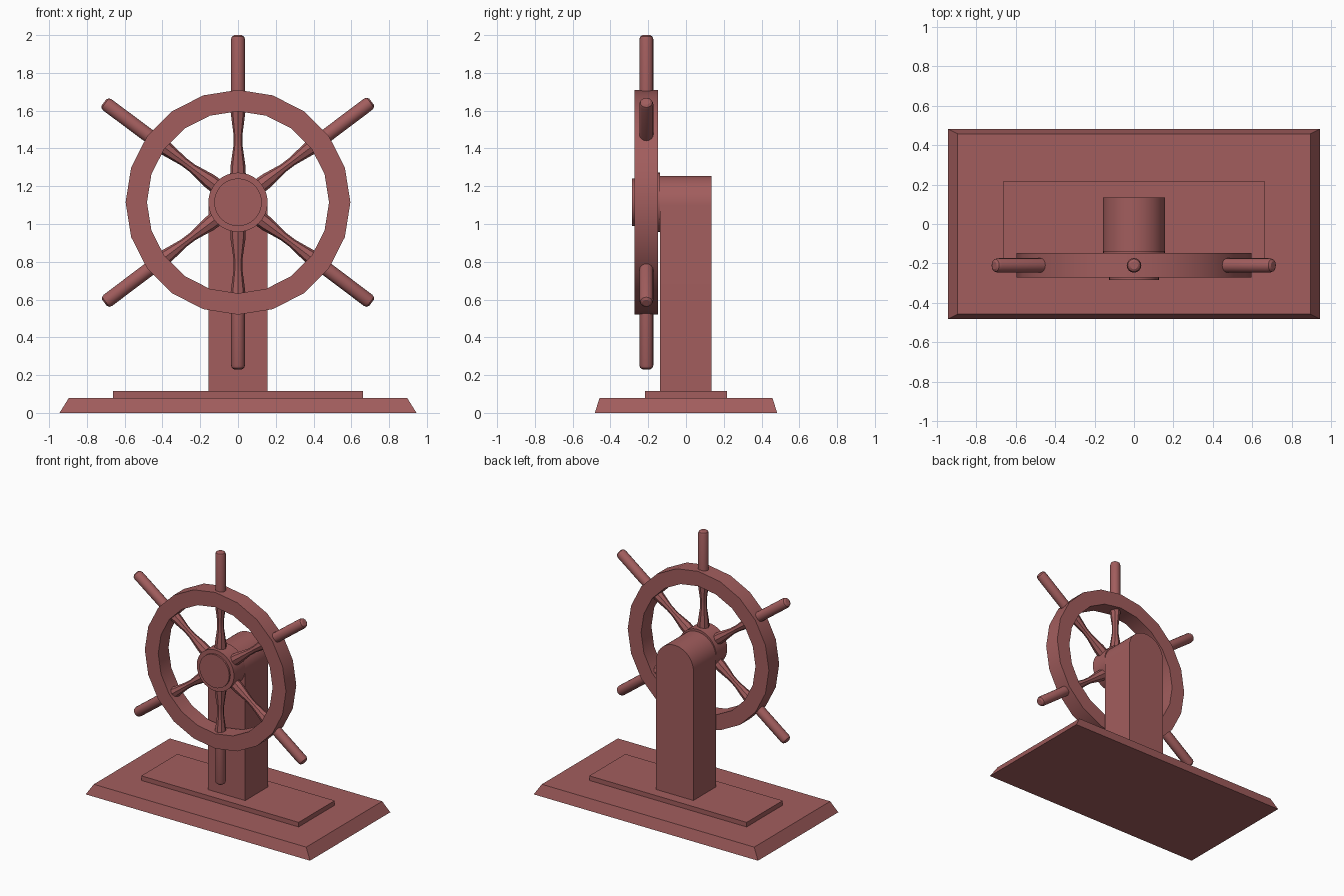
import bpy, bmesh
from math import sin, cos, pi, radians, tau
from mathutils import Matrix, Vector

if "Cube" in bpy.data.objects:
    bpy.data.objects.remove(bpy.data.objects["Cube"])

wood = bpy.data.materials.new("reddish brown")
wood.use_nodes = True
COLOUR = (0.36, 0.11, 0.11, 1)
wood.diffuse_color = COLOUR
wood.node_tree.nodes["Principled BSDF"].inputs["Base Color"].default_value = COLOUR

HUB = Vector((0, -0.21, 1.115))


def finish(name, bm, matrix=Matrix(), smooth=True):
    bmesh.ops.recalc_face_normals(bm, faces=bm.faces)
    mesh = bpy.data.meshes.new(name)
    bm.to_mesh(mesh)
    bm.free()
    mesh.transform(matrix)
    mesh.materials.append(wood)
    obj = bpy.data.objects.new(name, mesh)
    bpy.context.collection.objects.link(obj)
    bpy.ops.object.select_all(action="DESELECT")
    obj.select_set(True)
    bpy.context.view_layer.objects.active = obj
    if smooth:
        bpy.ops.object.shade_smooth_by_angle(angle=radians(30))
    return obj


def lathe(name, profile, sides, matrix, closed=False):
    """Turn (radius, height) points about z; closed profiles make rings."""
    bm = bmesh.new()
    rings = [[bm.verts.new((r * cos(tau * i / sides), r * sin(tau * i / sides), h))
              for i in range(sides)] for r, h in profile]
    pairs = list(zip(rings, rings[1:]))
    if closed:
        pairs.append((rings[-1], rings[0]))
    else:
        bm.faces.new(rings[0])
        bm.faces.new(rings[-1])
    for a, b in pairs:
        for i in range(sides):
            j = (i + 1) % sides
            bm.faces.new((a[i], a[j], b[j], b[i]))
    return finish(name, bm, matrix)


def slab(name, z0, z1, bottom, top):
    """Block whose bottom and top have their own half sizes."""
    bm = bmesh.new()
    bmesh.ops.create_cube(bm, size=2)
    for v in bm.verts:
        x, y = top if v.co.z > 0 else bottom
        v.co = (v.co.x * x, v.co.y * y, z1 if v.co.z > 0 else z0)
    return finish(name, bm, smooth=False)


# Stand
slab("base", 0, 0.08, (0.945, 0.483), (0.895, 0.457))
slab("base_plate", 0.08, 0.115, (0.663, 0.217), (0.663, 0.217))

# Round-topped post, drawn as an arch and extruded backwards
bm = bmesh.new()
R, STEPS = 0.157, 24
arch = [(R, 0.115)] + [(R * cos(pi * i / STEPS), 1.098 + R * sin(pi * i / STEPS))
                       for i in range(STEPS + 1)] + [(-R, 0.115)]
face = bm.faces.new([bm.verts.new((x, -0.137, z)) for x, z in arch])
solid = bmesh.ops.extrude_face_region(bm, geom=[face])
bmesh.ops.translate(bm, vec=(0, 0.272, 0),
                    verts=[g for g in solid["geom"] if isinstance(g, bmesh.types.BMVert)])
finish("post", bm)

# Wheel rim, hub and cap, turned about the front-to-back axis
facing = Matrix.Translation(HUB) @ Matrix.Rotation(pi / 2, 4, "X")
lathe("wheel_rim", [(0.595, -0.062), (0.595, 0.062), (0.482, 0.062), (0.482, -0.062)],
      20, facing, closed=True)
lathe("hub", [(0.157, -0.072), (0.157, 0.062)], 32, facing)
lathe("hub_cap", [(0.126, 0.05), (0.126, 0.075)], 32, facing)

# Waisted spokes inside the rim and round-ended handles outside it
SPOKE = [(0.042, 0.12), (0.04, 0.19), (0.024, 0.30), (0.024, 0.36), (0.042, 0.50)]
HANDLE = [(0.037, 0.53), (0.037, 0.862), (0.032, 0.877), (0.02, 0.885)]
names = ["right_upper", "top", "left_upper", "left_lower", "bottom", "right_lower"]
for name, angle in zip(names, (143.3, 90, 37, -37, -90, -143)):
    outward = Matrix.Translation(HUB) @ Matrix.Rotation(radians(90 - angle), 4, "Y")
    lathe(name + "_spoke", SPOKE, 8, outward)
    lathe(name + "_handle", HANDLE, 16, outward)
